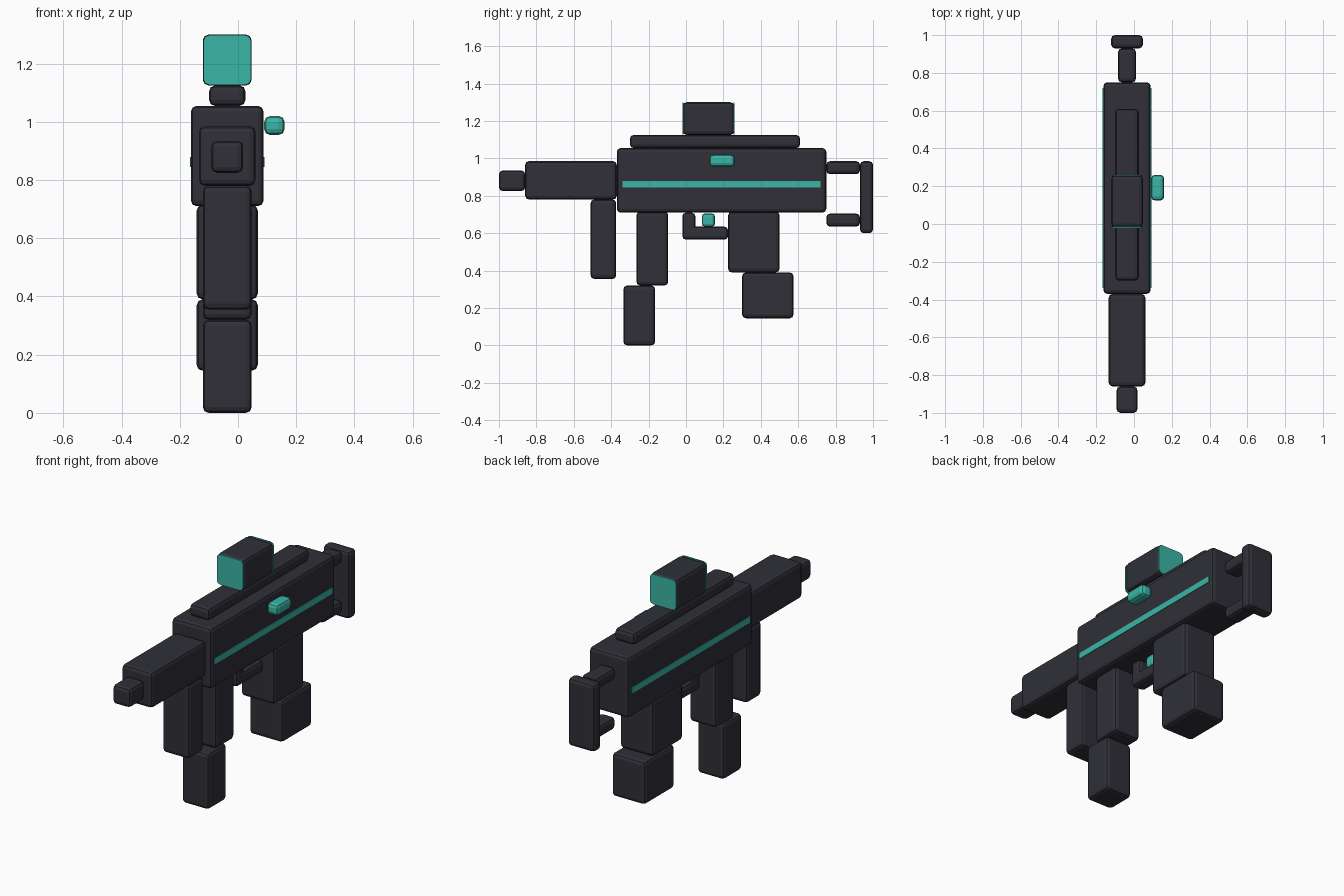
import bpy, bmesh
from mathutils import Vector

if "Cube" in bpy.data.objects:
    bpy.data.objects.remove(bpy.data.objects["Cube"])

CX = -0.037      # centre line of the body
BEVEL = 0.02


def material(name, rgb):
    m = bpy.data.materials.new(name)
    m.diffuse_color = (*rgb, 1)
    m.use_nodes = True
    m.node_tree.nodes["Principled BSDF"].inputs["Base Color"].default_value = m.diffuse_color
    return m


DARK = material("charcoal", (0.029, 0.029, 0.039))
TEAL = material("teal", (0.042, 0.46, 0.38))


def box(name, x, y, z, mat=DARK, bevel=BEVEL, segments=2, axis=None):
    """Box from (min, max) ranges; bevels every edge, or only those along one axis."""
    lo, hi = Vector((x[0], y[0], z[0])), Vector((x[1], y[1], z[1]))
    bm = bmesh.new()
    bmesh.ops.create_cube(bm, size=1)
    for v in bm.verts:
        for i in range(3):
            v.co[i] = (lo[i] + hi[i]) / 2 + v.co[i] * (hi[i] - lo[i])
    edges = [e for e in bm.edges if axis is None
             or abs((e.verts[0].co - e.verts[1].co)[axis]) > 1e-6]
    if bevel:
        bmesh.ops.bevel(bm, geom=edges, offset=bevel, segments=segments,
                        profile=0.5, affect='EDGES')
    me = bpy.data.meshes.new(name)
    bm.to_mesh(me)
    bm.free()
    me.materials.append(mat)
    ob = bpy.data.objects.new(name, me)
    bpy.context.collection.objects.link(ob)
    return ob


def mid(name, width, y, z, **kw):
    """Box centred on the body's centre line."""
    return box(name, (CX - width / 2, CX + width / 2), y, z, **kw)


# Main body and barrel
mid("receiver", 0.25, (-0.37, 0.75), (0.71, 1.055))
mid("handguard", 0.194, (-0.86, -0.37), (0.78, 0.985))
mid("muzzle", 0.11, (-1.0, -0.86), (0.825, 0.935))

# Top rail and sight, with a lens at each end
mid("top_rail", 0.125, (-0.30, 0.61), (1.055, 1.125))
mid("sight", 0.168, (-0.017, 0.257), (1.125, 1.30))
for name, y in (("front_lens", (-0.02, -0.0145)), ("rear_lens", (0.2545, 0.26))):
    mid(name, 0.164, y, (1.127, 1.298), mat=TEAL, axis=1)

# Parts hanging below
mid("foregrip", 0.168, (-0.51, -0.373), (0.355, 0.78))
mid("magazine_upper", 0.168, (-0.265, -0.095), (0.32, 0.715))
mid("magazine_lower", 0.168, (-0.335, -0.165), (0.0, 0.32))
mid("grip_upper", 0.21, (0.225, 0.50), (0.39, 0.715))
mid("grip_lower", 0.21, (0.30, 0.575), (0.145, 0.39))

# Trigger and its guard
mid("guard_post", 0.085, (-0.02, 0.05), (0.565, 0.71))
mid("guard_base", 0.085, (-0.02, 0.225), (0.565, 0.635))
mid("trigger", 0.06, (0.085, 0.155), (0.635, 0.705), mat=TEAL, bevel=0.015)

# Stock
for name, z in (("stock_upper_bar", 0.915), ("stock_lower_bar", 0.635)):
    mid(name, 0.095, (0.75, 0.93), (z, z + 0.07))
mid("butt_plate", 0.168, (0.93, 1.0), (0.60, 0.985))

# Side knob and accent stripes
box("charging_knob", (0.09, 0.16), (0.125, 0.26), (0.955, 1.02), mat=TEAL)
for name, side in (("left_stripe", -1), ("right_stripe", 1)):
    x = CX + side * 0.1255
    box(name, (x - 0.003, x + 0.003), (-0.34, 0.72), (0.845, 0.88), mat=TEAL, bevel=0)
